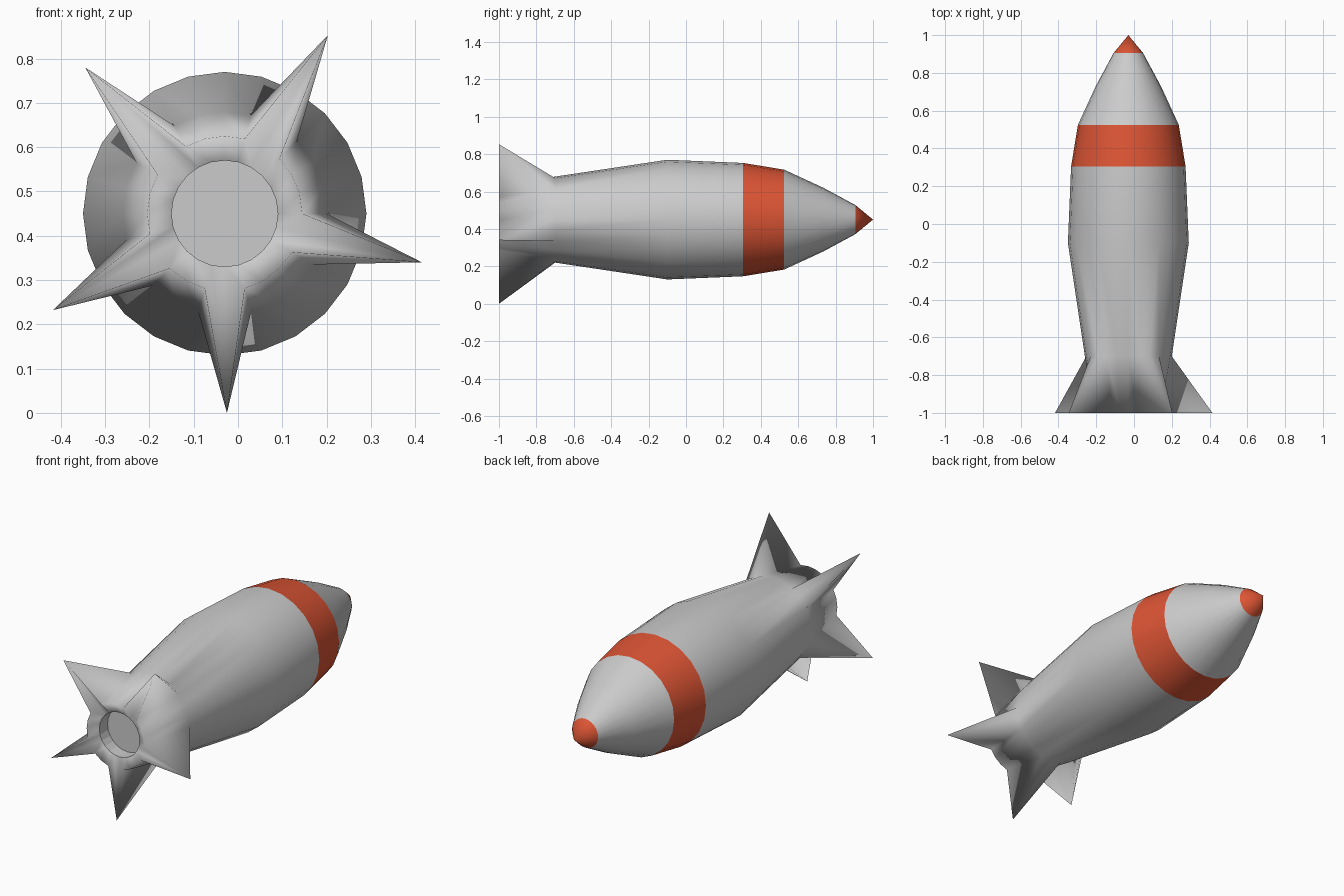
import bpy, bmesh
from math import cos, sin, radians

if "Cube" in bpy.data.objects:
    bpy.data.objects.remove(bpy.data.objects["Cube"])

CX, CZ, SIDES = -0.03, 0.45, 24
STEP = 360 / SIDES


def paint(obj, color):
    mat = bpy.data.materials.new(obj.name + "_paint")
    mat.diffuse_color = color
    mat.use_nodes = True
    mat.node_tree.nodes["Principled BSDF"].inputs["Base Color"].default_value = mat.diffuse_color
    obj.data.materials.append(mat)


def lathe(name, profile, color=None, tips=None, tip_row=None):
    """Turn (radius, y) points around the long axis; pull some rim vertices out to fin tips."""
    bm = bmesh.new()
    rows = []
    for r, y in profile:
        if r == 0:
            rows.append([bm.verts.new((CX, y, CZ))] * SIDES)
        else:
            rows.append([bm.verts.new((CX + r * cos(radians(i * STEP)), y,
                                       CZ + r * sin(radians(i * STEP)))) for i in range(SIDES)])
    tips = tips or {}
    for i, (x, z) in tips.items():
        rows[tip_row][i].co = (x, -1, z)
    for k in range(len(rows) - 1):
        for i in range(SIDES):
            j = (i + 1) % SIDES
            a, b, c, d = rows[k][i], rows[k][j], rows[k + 1][j], rows[k + 1][i]
            if k == tip_row and i in tips:        # fin side, folded from tip to hull
                loops = [(a, b, c), (a, c, d)]
            elif k == tip_row and j in tips:
                loops = [(a, b, d), (b, c, d)]
            else:
                loops = [(a, b, c, d)]
            for loop in loops:
                bm.faces.new(list(dict.fromkeys(loop)))
    # profiles run tail to nose: make the outside face outwards
    for f in bm.faces:
        f.smooth = True
        f.normal_flip()
    bm.normal_update()
    probe = max(bm.faces, key=lambda f: f.calc_center_median().y)
    centre = probe.calc_center_median()
    if (centre.x - CX) * probe.normal.x + (centre.z - CZ) * probe.normal.z < 0:
        for f in bm.faces:
            f.normal_flip()
    # crisp mouth of the exhaust
    for e in bm.edges:
        if all(abs(((v.co.x - CX) ** 2 + (v.co.z - CZ) ** 2) ** 0.5 - 0.12) < 1e-4 for v in e.verts):
            e.smooth = False
    mesh = bpy.data.meshes.new(name)
    bm.to_mesh(mesh)
    bm.free()
    obj = bpy.data.objects.new(name, mesh)
    bpy.context.collection.objects.link(obj)
    if color:
        paint(obj, color)
    return obj


RED = (0.72, 0.09, 0.035, 1)

# five fins: rim vertex index -> tip position (x, z)
fin_tips = {4: (0.203, 0.853), 9: (-0.345, 0.78), 14: (-0.418, 0.232),
            18: (-0.025, 0.0), 23: (0.415, 0.34)}

# hull with recessed exhaust and fins
lathe("hull_with_fins",
      [(0, -0.9), (0.12, -0.9), (0.12, -0.97), (0.175, -1), (0.23, -0.7),
       (0.32, -0.1), (0.303, 0.305)],
      tips=fin_tips, tip_row=3)

# painted band, nose cone and painted tip
lathe("red_band", [(0.303, 0.305), (0.267, 0.525)], RED)
lathe("nose_cone", [(0.267, 0.525), (0.17, 0.735), (0.078, 0.905)])
lathe("nose_tip", [(0.078, 0.905), (0, 1)], RED)
